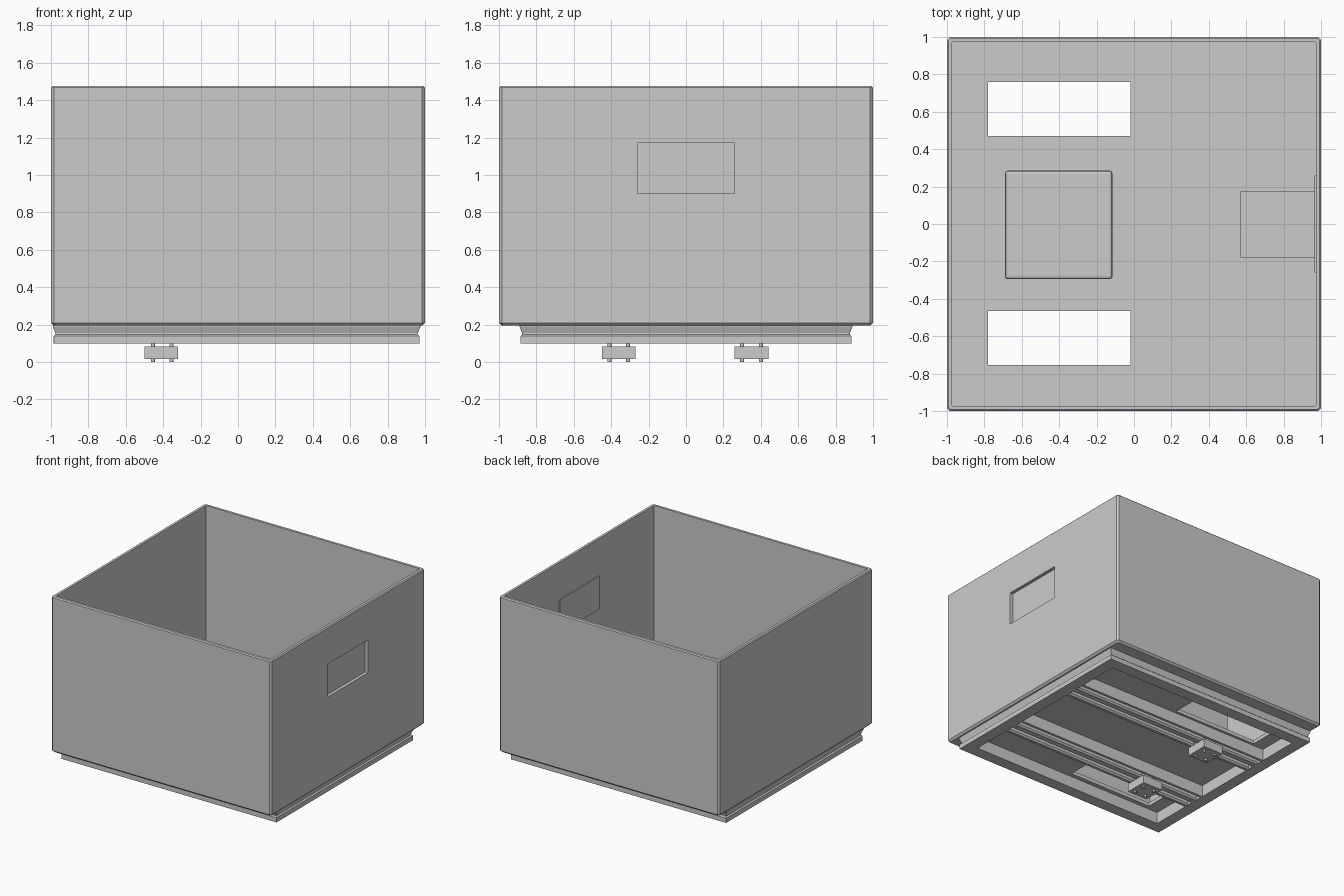
import bpy, bmesh
from mathutils import Vector

cube = bpy.data.objects.get("Cube")
if cube:
    bpy.data.objects.remove(cube, do_unlink=True)

grey = bpy.data.materials.new("plain grey")
grey.use_nodes = True
COLOUR = (0.6, 0.6, 0.6, 1)
grey.diffuse_color = COLOUR
grey.node_tree.nodes["Principled BSDF"].inputs["Base Color"].default_value = COLOUR


def finish(name, bm):
    bmesh.ops.recalc_face_normals(bm, faces=bm.faces)
    mesh = bpy.data.meshes.new(name)
    bm.to_mesh(mesh)
    bm.free()
    obj = bpy.data.objects.new(name, mesh)
    bpy.context.collection.objects.link(obj)
    mesh.materials.append(grey)
    return obj


def box(name, low, high, bevel=0.0):
    low, high = Vector(low), Vector(high)
    bm = bmesh.new()
    bmesh.ops.create_cube(bm, size=1)
    for v in bm.verts:
        v.co = (low + high) / 2 + v.co * (high - low)
    if bevel:
        bmesh.ops.bevel(bm, geom=bm.edges[:], offset=bevel, segments=2,
                        profile=0.5, affect='EDGES')
    return finish(name, bm)


def lofted(name, x0, x1, y0, y1, levels, closed):
    """Stack of rectangular rings; each level is (inset, height, corner cut)."""
    bm = bmesh.new()
    rings = []
    for inset, z, c in levels:
        a, b, d, e = x0 + inset, x1 - inset, y0 + inset, y1 - inset
        pts = [(a + c, d), (b - c, d), (b, d + c), (b, e - c),
               (b - c, e), (a + c, e), (a, e - c), (a, d + c)]
        rings.append([bm.verts.new((x, y, z)) for x, y in pts])
    pairs = list(zip(rings, rings[1:]))
    if closed:
        pairs.append((rings[-1], rings[0]))
    for lower, upper in pairs:
        for i in range(8):
            j = (i + 1) % 8
            bm.faces.new((lower[i], lower[j], upper[j], upper[i]))
    if not closed:
        bm.faces.new(rings[0])
        bm.faces.new(rings[-1])
    return finish(name, bm)


def cut(obj, low, high):
    cutter = box("cutter", low, high)
    cutter.hide_render = True
    mod = obj.modifiers.new("cut", 'BOOLEAN')
    mod.operation, mod.solver, mod.object = 'DIFFERENCE', 'EXACT', cutter
    bpy.context.view_layer.objects.active = obj
    bpy.ops.object.modifier_apply(modifier=mod.name)
    bpy.data.objects.remove(cutter, do_unlink=True)


# Open tub with chamfered corners, two floor slots and a side window
tub = lofted("open_box", -1, 1, -1, 1,
             [(0.015, 0.195, 0.015), (0, 0.21, 0.015), (0, 1.467, 0.015),
              (0.008, 1.475, 0.012), (0.028, 1.475, 0.001),
              (0.028, 0.225, 0.001)], False)
for y in (-0.755, 0.47):
    cut(tub, (-0.78, y, 0.1), (-0.02, y + 0.29, 0.3))
cut(tub, (0.9, -0.26, 0.9), (1.1, 0.26, 1.17))
box("window_panel", (0.965, -0.26, 0.9), (0.973, 0.26, 1.17))

# Parts standing on the floor inside
box("inner_block", (-0.69, -0.295, 0.2), (-0.115, 0.285, 0.53), 0.015)
box("wall_unit", (0.57, -0.18, 0.22), (0.972, 0.175, 0.45))

# Base frame with a groove round the outside
lofted("base_frame", -0.99, 0.975, -0.89, 0.89,
       [(0.004, 0.10, 0.001), (0.004, 0.138, 0.001), (0.014, 0.147, 0.001),
        (0.014, 0.154, 0.001), (0, 0.19, 0.001), (0, 0.197, 0.001),
        (0.1, 0.197, 0.001), (0.1, 0.10, 0.001)], True)


# Twin slot rails: half of one slot section is repeated along the width
def slot_rail(name, yc):
    section = [(-0.1, 0.197), (-0.1, 0.1)]
    for s in (-0.05, 0.05):
        section += [(s - 0.028, 0.1), (s - 0.016, 0.113), (s - 0.016, 0.14),
                    (s + 0.016, 0.14), (s + 0.016, 0.113), (s + 0.028, 0.1)]
    section += [(0.1, 0.1), (0.1, 0.197)]
    bm = bmesh.new()
    face = bm.faces.new([bm.verts.new((-0.9, yc + y, z)) for y, z in section])
    new = bmesh.ops.extrude_face_region(bm, geom=[face])["geom"]
    verts = [g for g in new if isinstance(g, bmesh.types.BMVert)]
    bmesh.ops.translate(bm, verts=verts, vec=(1.785, 0, 0))
    return finish(name, bm)


def bolt(name, x, y):
    bm = bmesh.new()
    bmesh.ops.create_cone(bm, cap_ends=True, segments=16, radius1=0.011,
                          radius2=0.011, depth=0.135)
    bmesh.ops.translate(bm, verts=bm.verts, vec=(x, y, 0.0725))
    # small hollow in the bolt end
    end = min(bm.faces, key=lambda f: f.calc_center_median().z)
    bmesh.ops.inset_individual(bm, faces=[end], thickness=0.004, depth=-0.008)
    # washer-like end touching the ground
    bmesh.ops.translate(bm, verts=[v for v in bm.verts if v.co.z < 0.03],
                        vec=(0, 0, -0.005))
    return finish(name, bm)


for side, yc in (("front", -0.36), ("back", 0.35)):
    slot_rail(side + "_rail", yc)
    box(side + "_foot_plate", (-0.5, yc - 0.09, 0.015), (-0.32, yc + 0.09, 0.083))
    for i, x in enumerate((-0.455, -0.355)):
        for j, dy in enumerate((-0.05, 0.05)):
            b = bolt(f"{side}_bolt_{i}{j}", x, yc + dy)
            bpy.ops.object.select_all(action='DESELECT')
            b.select_set(True)
            bpy.context.view_layer.objects.active = b
            bpy.ops.object.shade_smooth_by_angle()
